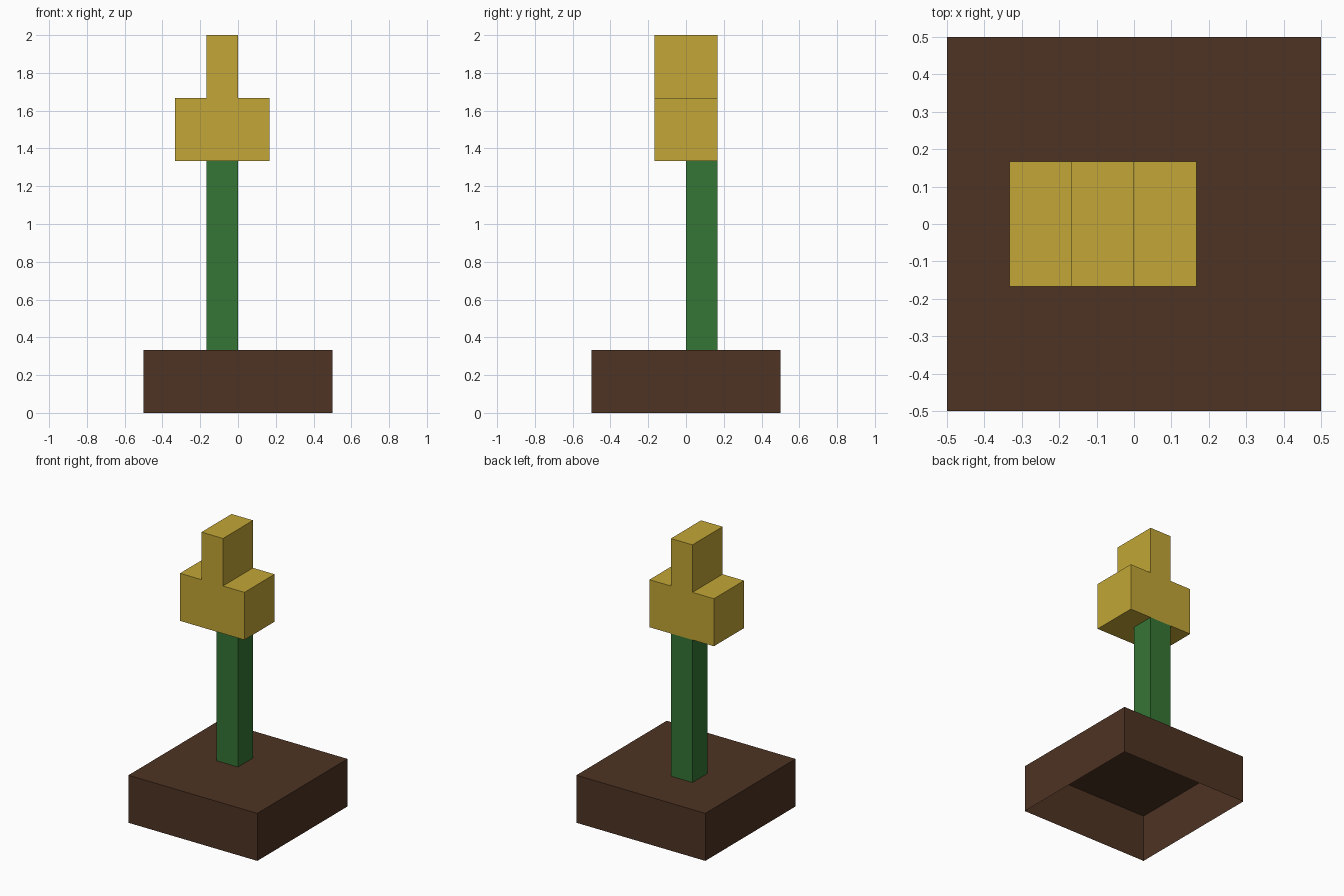
import bpy, bmesh

if "Cube" in bpy.data.objects:
    bpy.data.objects.remove(bpy.data.objects["Cube"])

U = 1 / 6  # block grid unit


def material(name, srgb):
    lin = [((c / 255 + 0.055) / 1.055) ** 2.4 for c in srgb]
    mat = bpy.data.materials.new(name)
    mat.diffuse_color = (*lin, 1)
    mat.use_nodes = True
    mat.node_tree.nodes["Principled BSDF"].inputs["Base Color"].default_value = mat.diffuse_color
    return mat


def prism(name, profile, y0, y1, mat, drop=()):
    """Extrude an x-z profile along y (grid units); drop end faces by z direction."""
    bm = bmesh.new()
    face = bm.faces.new([bm.verts.new((x * U, y0 * U, z * U)) for x, z in profile])
    ext = bmesh.ops.extrude_face_region(bm, geom=[face], use_keep_orig=True)
    moved = [g for g in ext["geom"] if isinstance(g, bmesh.types.BMVert)]
    bmesh.ops.translate(bm, verts=moved, vec=(0, (y1 - y0) * U, 0))
    bmesh.ops.recalc_face_normals(bm, faces=bm.faces)
    bm.normal_update()
    hidden = [f for f in bm.faces if round(f.normal.z) in drop and abs(f.normal.z) > 0.5]
    bmesh.ops.delete(bm, geom=hidden, context="FACES")
    mesh = bpy.data.meshes.new(name)
    bm.to_mesh(mesh)
    bm.free()
    mesh.materials.append(mat)
    obj = bpy.data.objects.new(name, mesh)
    bpy.context.collection.objects.link(obj)
    return obj


def rect(x0, x1, z0, z1):
    return [(x0, z0), (x1, z0), (x1, z1), (x0, z1)]


brown = material("soil brown", (78, 51, 35))
green = material("stem green", (53, 117, 53))
yellow = material("petal yellow", (194, 166, 54))

# Soil block, open underneath
prism("soil_base", rect(-3, 3, 0, 2), -3, 3, brown, drop=(-1,))
# Stem, open where it meets the soil and the blossom
prism("stem", rect(-1, 0, 2, 8), 0, 1, green, drop=(-1, 1))
# Blossom with a raised centre ridge
prism("blossom", [(-2, 8), (1, 8), (1, 10), (0, 10), (0, 12), (-1, 12), (-1, 10), (-2, 10)],
      -1, 1, yellow)
